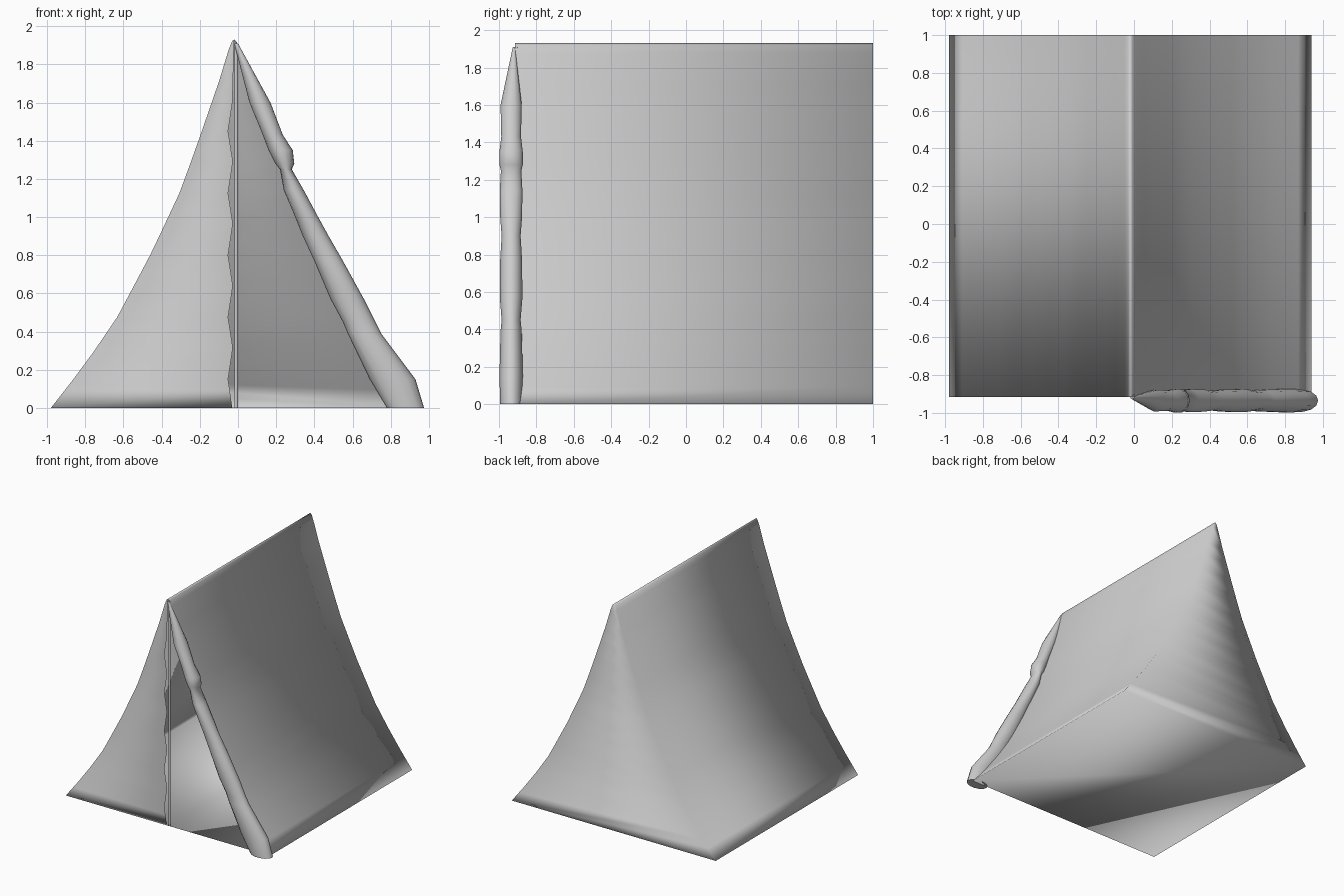
import bpy, bmesh, math

cube = bpy.data.objects.get("Cube")
if cube:
    bpy.data.objects.remove(cube, do_unlink=True)

# One canvas colour for the whole model
canvas = bpy.data.materials.new("grey canvas")
canvas.use_nodes = True
GREY = (0.6, 0.6, 0.6, 1)
canvas.diffuse_color = GREY
canvas.node_tree.nodes["Principled BSDF"].inputs["Base Color"].default_value = GREY

RIDGE_X, FRONT, BACK = -0.02, -0.915, 1.0
# Half width of the tent at each height
PROFILE = [(0, .96), (.23, .78), (.48, .61), (.82, .43), (1.14, .28), (1.42, .18),
           (1.71, .08), (1.88, .028), (1.92, .012)]


def half_width(z):
    for (z0, w0), (z1, w1) in zip(PROFILE, PROFILE[1:]):
        if z <= z1:
            return w0 + (w1 - w0) * (z - z0) / (z1 - z0)
    return PROFILE[-1][1]


def finish(bm, name):
    bmesh.ops.recalc_face_normals(bm, faces=bm.faces)
    mesh = bpy.data.meshes.new(name)
    bm.to_mesh(mesh)
    bm.free()
    mesh.materials.append(canvas)
    mesh.shade_smooth()
    obj = bpy.data.objects.new(name, mesh)
    bpy.context.collection.objects.link(obj)
    return obj


# Tent shell: curved sides, back wall, floor and the closed half of the front
def build_shell():
    rows = [(0, -.03), (.09, -.043)]
    for k in range(5):
        base = k * .325
        rows += [(base + .01, -.03)] if k else []
        rows += [(base + .15, -.052), (base + .295, -.03)]
    rows += [(1.71, -.026), (1.88, -.022), (1.92, -.02)]

    bm = bmesh.new()
    lf, lb, rf, rb, edge = [], [], [], [], []
    for z, seam in rows:
        w = half_width(z)
        for column, x, y in ((lf, RIDGE_X - w, FRONT), (lb, RIDGE_X - w, BACK),
                             (rf, RIDGE_X + w, FRONT), (rb, RIDGE_X + w, BACK),
                             (edge, seam, FRONT)):
            column.append(bm.verts.new((x, y, z)))
    for i in range(len(rows) - 1):
        j = i + 1
        bm.faces.new((lf[i], lb[i], lb[j], lf[j]))
        bm.faces.new((rf[i], rf[j], rb[j], rb[i]))
        bm.faces.new((lf[i], lf[j], edge[j], edge[i]))
        if i > 2:
            bm.faces.new((lb[i], rb[i], rb[j], lb[j]))
    # Tall lowest panel of the back wall, and the floor
    bm.faces.new(lb[:4] + rb[3::-1])
    bm.faces.new((lf[0], edge[0], rf[0], rb[0], lb[0]))
    # Rounded ridge
    top_f = bm.verts.new((RIDGE_X, FRONT, 1.93))
    top_b = bm.verts.new((RIDGE_X, BACK, 1.93))
    bm.faces.new((lf[-1], lb[-1], top_b, top_f))
    bm.faces.new((top_f, top_b, rb[-1], rf[-1]))
    bm.faces.new((lb[-1], rb[-1], top_b))
    bm.faces.new((lf[-1], top_f, edge[-1]))
    finish(bm, "tent_shell")


# Front pole beside the seam
def build_pole():
    bm = bmesh.new()
    bmesh.ops.create_cone(bm, cap_ends=True, segments=10, radius1=.01, radius2=.01, depth=1.91)
    bmesh.ops.translate(bm, verts=bm.verts, vec=(-.01, FRONT + .008, .955))
    pole = finish(bm, "front_pole")
    pole.data.set_sharp_from_angle(angle=math.radians(40))


# Rolled door flap: height, inner x, outer x, half depth
ROLL = [(1.91, -.02, 0, .006), (1.6, .06, .17, .058), (1.43, .13, .235, .054),
        (1.35, .16, .287, .064), (1.28, .195, .295, .064), (1.25, .22, .282, .056),
        (1.14, .24, .345, .062), (1, .3, .42, .06), (.9, .34, .475, .052),
        (.77, .4, .55, .06), (.57, .485, .66, .062), (.45, .55, .72, .052),
        (.39, .575, .75, .058), (.15, .69, .93, .064), (0, .78, .975, .06)]


def build_roll(sides=14):
    bm = bmesh.new()
    rings = []
    for z, x0, x1, depth in ROLL:
        y = -.935 if z < 1.7 else -.92
        ring = []
        for k in range(sides):
            a = 2 * math.pi * k / sides
            ring.append(bm.verts.new(((x0 + x1) / 2 + (x1 - x0) / 2 * math.cos(a),
                                      y + depth * math.sin(a), z)))
        rings.append(ring)
    for a, b in zip(rings, rings[1:]):
        for k in range(sides):
            n = (k + 1) % sides
            bm.faces.new((a[k], a[n], b[n], b[k]))
    bm.faces.new(rings[0])
    bm.faces.new(rings[-1])
    roll = finish(bm, "rolled_door_flap")
    roll.data.set_sharp_from_angle(angle=math.radians(60))


build_shell()
build_pole()
build_roll()
